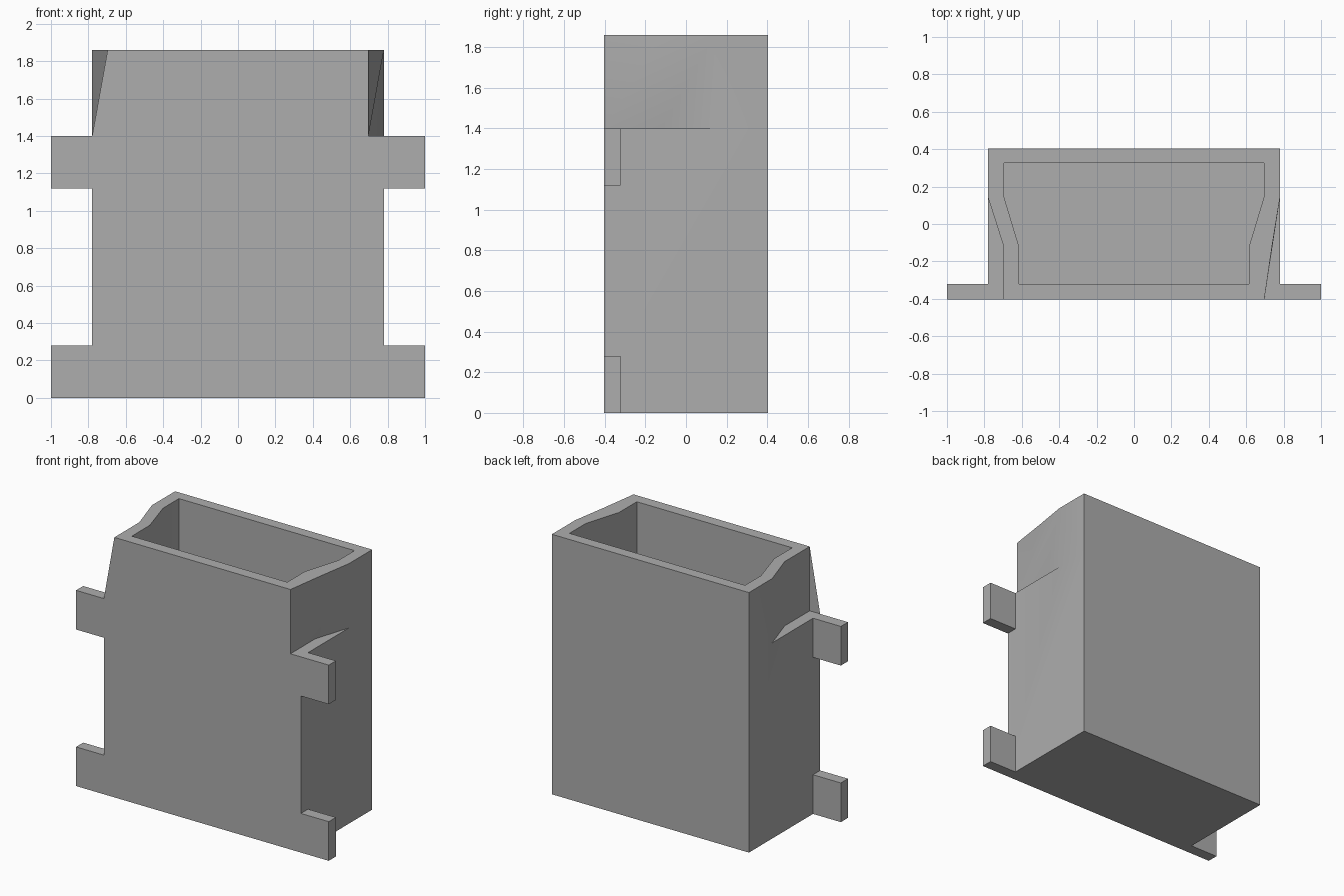
import bpy, bmesh

cube = bpy.data.objects.get("Cube")
if cube:
    bpy.data.objects.remove(cube)

grey = bpy.data.materials.new("plain_grey")
grey.diffuse_color = (0.42, 0.42, 0.42, 1)
grey.use_nodes = True
grey.node_tree.nodes["Principled BSDF"].inputs["Base Color"].default_value = (0.42, 0.42, 0.42, 1)

W, F, B = 0.78, -0.4025, 0.4025     # half width, front and back of the body
LEDGE, TOP, FLOOR = 1.40, 1.86, 0.08


def add_object(name, bm, recalc=True):
    if recalc:
        bmesh.ops.recalc_face_normals(bm, faces=bm.faces)
    mesh = bpy.data.meshes.new(name)
    bm.to_mesh(mesh)
    bm.free()
    mesh.materials.append(grey)
    obj = bpy.data.objects.new(name, mesh)
    bpy.context.collection.objects.link(obj)
    return obj


def box(name, x0, x1, y0, y1, z0, z1):
    bm = bmesh.new()
    bmesh.ops.create_cube(bm, size=1)
    for v in bm.verts:
        v.co = (x1 if v.co.x > 0 else x0, y1 if v.co.y > 0 else y0, z1 if v.co.z > 0 else z0)
    return add_object(name, bm)


def mirrored(half):
    """Closed outline: right half from back to front, then its mirror back again."""
    return half + [(-x, y) for x, y in reversed(half)]


# Hollow body with a pinched neck
bm = bmesh.new()


def loop(outline, z):
    return [bm.verts.new((x, y, z)) for x, y in outline]


def strip(lower, upper, skip=()):
    n = len(lower)
    for i in range(n):
        if i not in skip:
            j = (i + 1) % n
            bm.faces.new((lower[i], lower[j], upper[j], upper[i]))


neck = mirrored([(W, B), (W, 0.14), (0.697, -0.12), (0.697, F)])
rim = list(neck)
rim[2] = (0.738, -0.12)             # the right rim edge runs straight
cavity = mirrored([(0.695, 0.325), (0.695, 0.145), (0.615, -0.12), (0.615, -0.322)])

base = loop([(W, B), (W, F), (-W, F), (-W, B)], 0)
low = loop(neck, LEDGE)
high = loop(rim, TOP)
mouth = loop(cavity, TOP)
floor = loop(cavity, FLOOR)
corner_r, corner_l = loop([(W, F), (-W, F)], LEDGE)

# lower box walls and underside
bm.faces.new(base)
bm.faces.new((base[0], base[1], corner_r, low[1], low[0]))
bm.faces.new((base[1], base[2], corner_l, low[4], low[3], corner_r))
bm.faces.new((base[2], base[3], low[7], low[6], corner_l))
bm.faces.new((base[3], base[0], low[0], low[7]))
# ledges where the neck steps in
bm.faces.new((low[1], low[2], low[3], corner_r))
bm.faces.new((low[6], low[5], low[4], corner_l))
# neck walls, with the twisted right side in triangles
strip(low, high, skip=(1, 2))
for tri in ((low[3], high[3], high[2]), (low[3], high[2], high[1]),
            (low[3], high[1], low[2]), (low[2], high[1], low[1])):
    bm.faces.new(tri)
# rim, cavity walls and cavity floor
strip(high, mouth)
strip(mouth, floor)
bm.faces.new(floor)
body = add_object("hollow_body", bm)

bpy.ops.object.select_all(action='DESELECT')
bpy.context.view_layer.objects.active = body
body.select_set(True)
bpy.ops.object.shade_smooth_by_angle(angle=0.45)

# Thin triangular web at the front right-hand corner of the neck
bm = bmesh.new()
bm.faces.new(loop([(-W, F), (-0.697, F)], LEDGE) + loop([(-0.697, F)], TOP))
add_object("corner_web", bm, recalc=False)

# Mounting tabs flush with the front
for side, (x0, x1) in {"left": (W, 1.0), "right": (-1.0, -W)}.items():
    for level, (z0, z1) in {"lower": (0, 0.28), "upper": (1.12, LEDGE)}.items():
        box(f"{level}_{side}_tab", x0, x1, F, -0.322, z0, z1)
